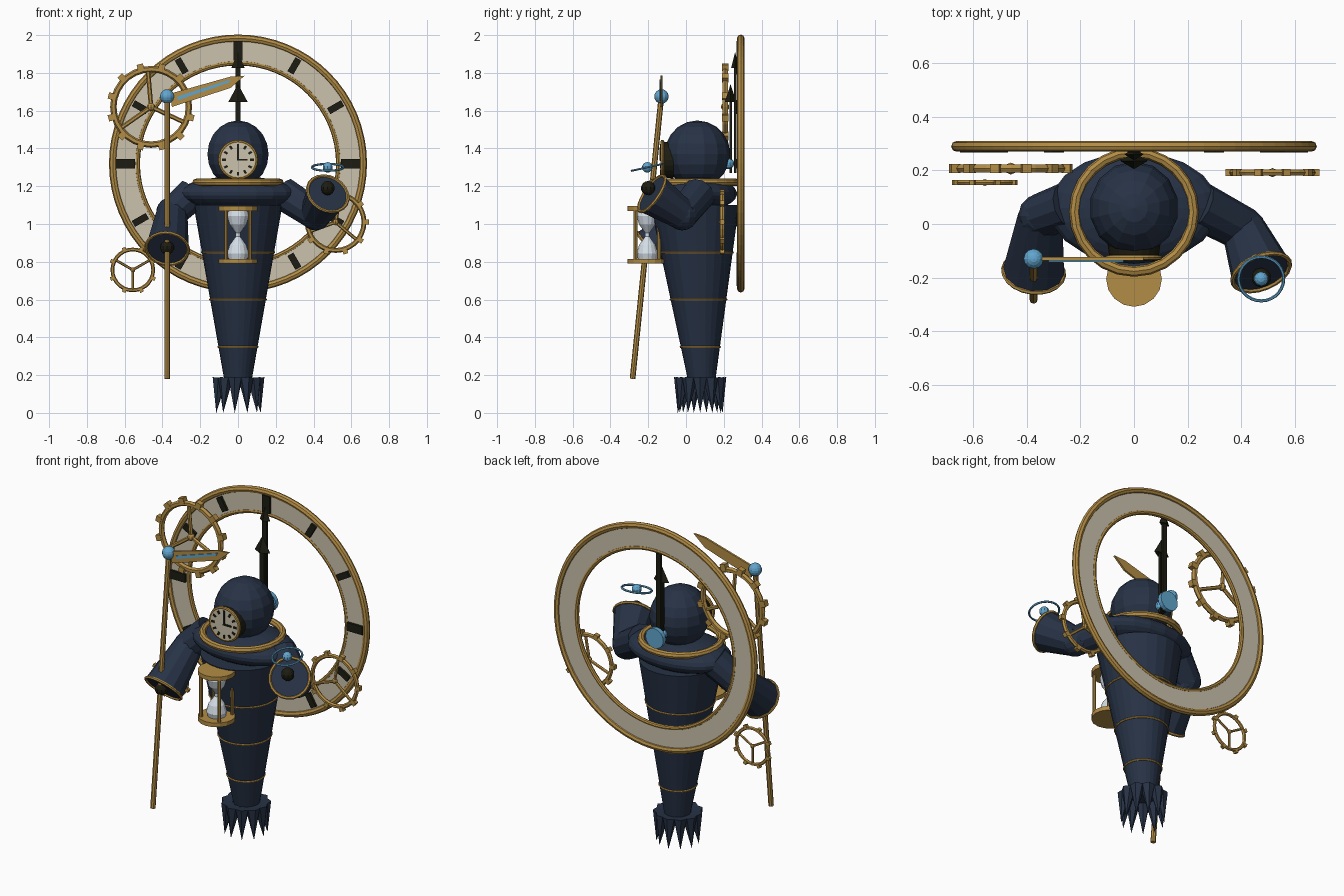
import bpy, bmesh, math
from math import sin, cos, pi, radians
from mathutils import Vector, Matrix

if "Cube" in bpy.data.objects:
    bpy.data.objects.remove(bpy.data.objects["Cube"])


def material(name, rgb):
    m = bpy.data.materials.new(name)
    m.use_nodes = True
    m.diffuse_color = (*rgb, 1)
    m.node_tree.nodes["Principled BSDF"].inputs["Base Color"].default_value = (*rgb, 1)
    return m


NAVY = material("navy cloth", (.02, .032, .06))
GOLD = material("brass", (.45, .265, .06))
CREAM = material("cream dial", (.6, .54, .42))
DARK = material("dark iron", (.012, .012, .006))
BLUE = material("blue glow", (.12, .38, .62))
GLASS = material("pale glass", (.68, .75, .82))


def finish(name, bm, mat, matrix=Matrix()):
    bmesh.ops.transform(bm, matrix=matrix, verts=bm.verts)
    bmesh.ops.recalc_face_normals(bm, faces=bm.faces)
    me = bpy.data.meshes.new(name)
    bm.to_mesh(me)
    bm.free()
    me.materials.append(mat)
    ob = bpy.data.objects.new(name, me)
    bpy.context.collection.objects.link(ob)
    return ob


def place(loc, direction=(0, 0, 1)):
    """Matrix that turns local z to the direction and moves to loc."""
    return Matrix.Translation(loc) @ Vector(direction).to_track_quat('Z', 'Y').to_matrix().to_4x4()


def ball(name, loc, size, mat, seg=14):
    bm = bmesh.new()
    bmesh.ops.create_uvsphere(bm, u_segments=seg, v_segments=seg * 3 // 4, radius=1)
    size = size if isinstance(size, tuple) else (size,) * 3
    return finish(name, bm, mat, Matrix.Translation(loc) @ Matrix.Diagonal((*size, 1)))


def rod(name, a, b, r1, r2, mat, seg=12):
    a, b = Vector(a), Vector(b)
    bm = bmesh.new()
    bmesh.ops.create_cone(bm, cap_ends=True, segments=seg, radius1=r1, radius2=r2, depth=(b - a).length)
    return finish(name, bm, mat, place((a + b) / 2, b - a))


def box(name, loc, size, mat, turn=0):
    """Box turned about the front-back axis."""
    bm = bmesh.new()
    bmesh.ops.create_cube(bm, size=1)
    return finish(name, bm, mat, Matrix.Translation(loc) @ Matrix.Rotation(turn, 4, 'Y') @ Matrix.Diagonal((*size, 1)))


def lathe(name, profile, mat, matrix, seg=16, closed=False):
    bm = bmesh.new()
    rings = [[bm.verts.new((r * cos(2 * pi * i / seg), r * sin(2 * pi * i / seg), z)) for i in range(seg)]
             for r, z in profile]
    pairs = list(zip(rings, rings[1:])) + ([(rings[-1], rings[0])] if closed else [])
    for p, q in pairs:
        for i in range(seg):
            j = (i + 1) % seg
            bm.faces.new((p[i], p[j], q[j], q[i]))
    if not closed:
        bm.faces.new(rings[0])
        bm.faces.new(rings[-1])
    return finish(name, bm, mat, matrix)


def hoop(name, loc, normal, major, minor, mat, seg=32, sides=8):
    prof = [(major + minor * cos(2 * pi * k / sides), minor * sin(2 * pi * k / sides)) for k in range(sides)]
    return lathe(name, prof, mat, place(loc, normal), seg, True)


def plate(name, points, y, depth, mat):
    """Flat outline in x and z, thickened along y."""
    bm = bmesh.new()
    face = bm.faces.new([bm.verts.new((x, y - depth / 2, z)) for x, z in points])
    ext = bmesh.ops.extrude_face_region(bm, geom=[face])
    bmesh.ops.translate(bm, vec=(0, depth, 0), verts=[v for v in ext["geom"] if isinstance(v, bmesh.types.BMVert)])
    return finish(name, bm, mat)


FRONT = (0, -1, 0)

# Great dial behind the figure
C = Vector((0, .29, 1.32))
lathe("dial_face", [(.53, -.008), (.665, -.008), (.665, .008), (.53, .008)], CREAM, place(C, FRONT), 64, True)
hoop("dial_outer_rim", C, FRONT, .663, .02, GOLD, 64)
hoop("dial_inner_rim", C, FRONT, .532, .013, GOLD, 64)
for i in range(12):
    a = i * pi / 6
    size = (.05, .02, .105) if i % 3 == 0 else (.036, .02, .085)
    box("dial_hour_mark", C + Vector((.597 * sin(a), -.013, .597 * cos(a))), size, DARK, a)

# Hub and two upright dial hands
rod("dial_hub", (0, .278, 1.32), (0, .304, 1.32), .06, .06, BLUE, 16)
ball("dial_hub_pin", (0, .225, 1.32), .03, BLUE, 10)
for name, y, top, tip, half in (("hour", .236, 1.645, 1.74, .052), ("minute", .26, 1.825, 1.91, .036)):
    box(name + "_hand_shaft", (0, y, (1.27 + top) / 2), (.028, .014, top - 1.27), DARK)
    head = rod(name + "_hand_point", (0, 0, top), (0, 0, tip), half, 0, DARK, 4)
    head.data.transform(Matrix.Translation((0, y, 0)) @ Matrix.Diagonal((1, .6, 1, 1)))


# Spoked gears
def gear(name, x, y, z, radius, tube, teeth, start):
    c = Vector((x, y, z))
    hoop(name + "_rim", c, FRONT, radius, tube, GOLD, 28, 6)
    ball(name + "_hub", c, tube * 1.3, GOLD, 8)
    for i in range(teeth):
        a = 2 * pi * (i + .5) / teeth
        box(name + "_tooth", c + (radius + tube) * Vector((sin(a), 0, cos(a))), (tube * 2, tube * 2, tube * 2), GOLD, a)
    for k in range(3):
        a = radians(start + 120 * k)
        rod(name + "_spoke", c, c + radius * Vector((cos(a), 0, sin(a))), tube * .7, tube * .7, GOLD, 6)


gear("large_gear", -.46, .207, 1.62, .2, .017, 12, 95)
gear("middle_gear", .517, .192, 1.01, .15, .013, 10, 80)
gear("small_gear", -.557, .155, .757, .108, .01, 8, 30)

# Tapered robe with brass bands
lean = Matrix.Identity(4)
lean[1][2] = -.04
lathe("robe", [(.072, .17), (.235, 1.1)], NAVY, Matrix.Translation((0, .09, 0)) @ lean, 24)
for z in (.35, .6, .85):
    hoop("robe_band", (0, .09 - .04 * z, z), (0, 0, 1), .072 + (z - .17) * .1753, .006, GOLD, 24, 6)

# Ragged hem of downward spikes
for i in range(11):
    a = 2 * pi * i / 11
    out = Vector((cos(a), sin(a), 0))
    c = Vector((0, .075, 0))
    rod("hem_spike", c + out * .12, c + out * .1 + Vector((0, 0, .185)), 0, .04, NAVY, 6)

# Shoulders, collar and hooded head
ball("shoulders", (0, .06, 1.16), (.32, .21, .092), NAVY, 20)
hoop("collar", (0, .045, 1.22), (0, 0, 1), .222, .02, GOLD, 24)
ball("hood", (0, .06, 1.37), (.166, .174, .178), NAVY, 14)

# Clock face on the hood
F = Vector((0, -.125, 1.34))
rod("face_recess", F, F + Vector((0, .06, 0)), .092, .1, DARK, 20)
rod("face_dial", F - Vector((0, .008, 0)), F, .097, .097, CREAM, 24)
hoop("face_rim", F, FRONT, .096, .01, GOLD, 24)
for i in range(12):
    a = i * pi / 6
    box("face_mark", F + Vector((.074 * sin(a), -.01, .074 * cos(a))), (.012, .006, .02), DARK, a)
box("face_minute_hand", F + Vector((0, -.011, .03)), (.01, .006, .07), DARK)
box("face_hour_hand", F + Vector((.022, -.011, 0)), (.055, .006, .01), DARK)


# Arms with flared sleeves
def arm(side, shoulder, elbow, cuff, hand):
    axis = Vector(cuff) - Vector(elbow)
    rod(side + "_upper_arm", shoulder, elbow, .09, .083, NAVY)
    ball(side + "_elbow", elbow, .084, NAVY, 12)
    rod(side + "_sleeve", elbow, cuff, .083, .115, NAVY)
    hoop(side + "_cuff", cuff, axis, .113, .009, GOLD, 20, 6)
    ball(side + "_hand", hand, .038, DARK, 10)


arm("right", (-.24, .07, 1.16), (-.35, .03, 1.06), (-.375, -.18, .87), (-.375, -.2, .875))
arm("left", (.24, .07, 1.16), (.41, -.02, 1.05), (.475, -.18, 1.16), (.475, -.2, 1.19))

# Orb with its ring above the left hand
ball("orb", (.475, -.205, 1.3), .028, BLUE, 10)
hoop("orb_ring", (.475, -.205, 1.3), (0, -.22, 1), .084, .006, BLUE, 28, 6)

# Staff with a blade shaped like a clock hand
rod("staff", (-.375, -.283, .18), (-.375, -.132, 1.66), .015, .015, GOLD, 8)
ball("staff_orb", (-.375, -.13, 1.675), .038, BLUE, 12)
plate("blade", [(-.36, 1.69), (-.04, 1.78), (.035, 1.785), (-.04, 1.72), (-.35, 1.62)], -.13, .012, GOLD)
plate("blade_inlay", [(-.32, 1.675), (-.04, 1.765), (-.05, 1.748), (-.32, 1.655)], -.137, .008, BLUE)

# Hourglass on the chest
H = Vector((0, -.205, 0))
for z in (.79, 1.07):
    rod("hourglass_plate", H + Vector((0, 0, z)), H + Vector((0, 0, z + .025)), .104, .104, GOLD, 16)
for sx in (-1, 1):
    for sy in (-1, 1):
        p = H + Vector((sx * .062, sy * .062, 0))
        rod("hourglass_post", p + Vector((0, 0, .8)), p + Vector((0, 0, 1.08)), .01, .01, GOLD, 8)
half = [(.05, .13), (.058, .1), (.045, .055), (.012, .01)]
bulbs = [(r, .943 - z) for r, z in half] + [(r, .943 + z) for r, z in reversed(half)]
lathe("hourglass_bulbs", bulbs, GLASS, Matrix.Translation(H), 14)
